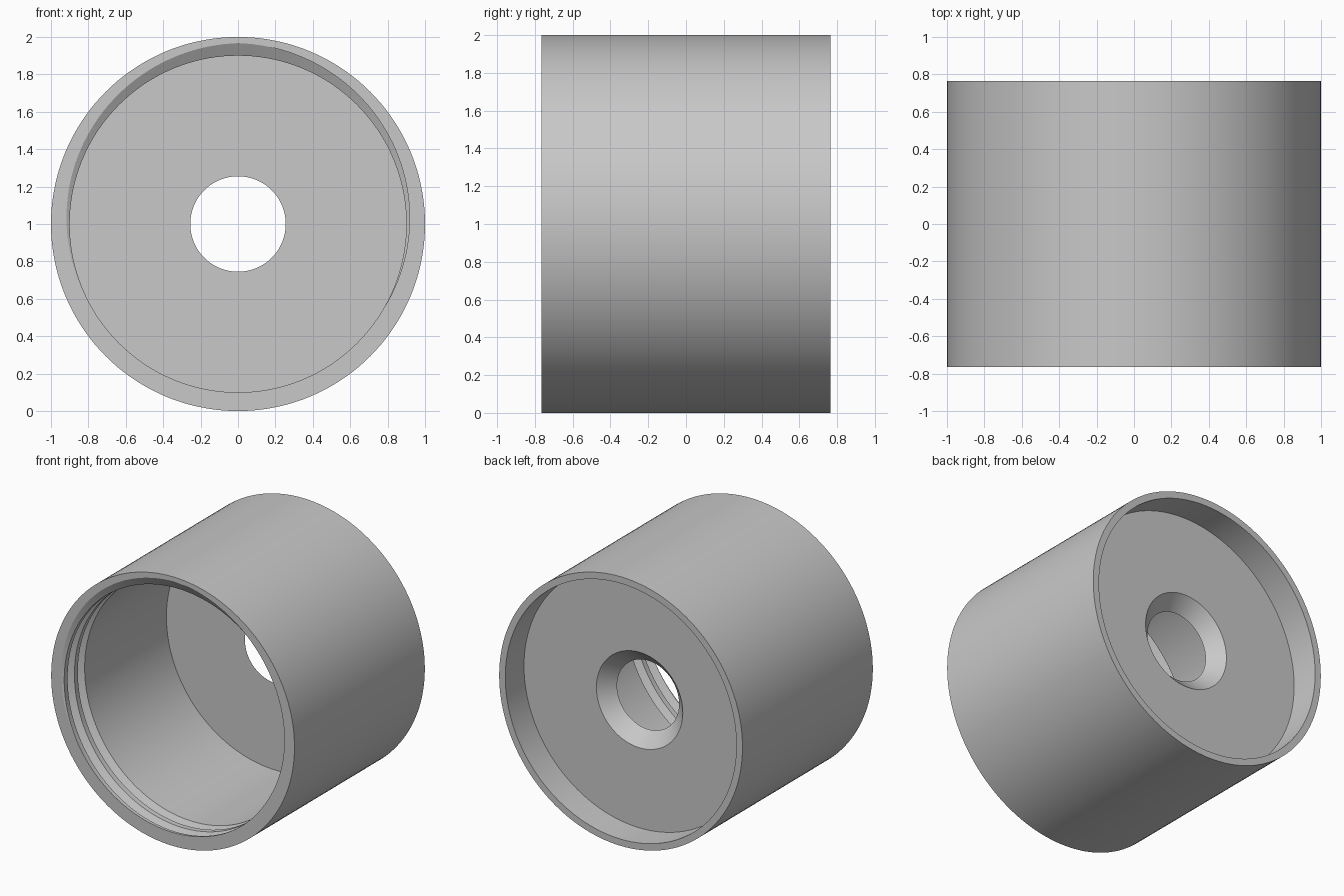
import bpy, bmesh, math

cube = bpy.data.objects.get("Cube")
if cube:
    bpy.data.objects.remove(cube)

SEGMENTS = 144
LENGTH = 1.53          # along y, front to back
BORE = 0.9             # inner radius of the front cavity
PITCH, GROOVE_W, GROOVE_H = 0.12, 0.08, 0.067
FLOOR, RECESS = 1.21, 1.31   # depths of the two sides of the dividing wall

# Rear of the lathe profile as (depth, radius): wall, countersunk hole, recess, skirt
REAR = [(FLOOR, BORE), (FLOOR, 0.255), (RECESS, 0.355),
        (RECESS, 0.95), (LENGTH, 0.95), (LENGTH, 1.0)]


def thread_points(turn):
    """V-groove corners crossed at this fraction of a turn, clipped at the rim."""
    grooves = []
    for k in (-1, 0, 1):
        # the last turn runs out over a short arc
        fade = min(1, (1 - turn) * 40) if k == 1 else 1
        grooves.append((PITCH * (turn + k), GROOVE_W * fade / 2, GROOVE_H * fade))

    def radius(d):
        return BORE + max(max(0, h * (1 - abs(d - c) / w)) if w > 0 else 0
                          for c, w, h in grooves)

    depths = [max(0, c + side * w) for c, w, h in grooves for side in (-1, 0, 1)]
    return [(d, radius(d)) for d in [0] + depths]


# Threaded cup: revolve the profile clockwise around the y axis
bm = bmesh.new()
columns = []
for i in range(SEGMENTS + 1):
    turn = i / SEGMENTS
    a = 2 * math.pi * turn
    profile = [(0, 1.0)] + thread_points(turn) + REAR
    columns.append([bm.verts.new((r * math.sin(a), d - LENGTH / 2, 1 + r * math.cos(a)))
                    for d, r in profile])
for left, right in zip(columns, columns[1:]):
    for j in range(len(left)):
        n = (j + 1) % len(left)
        bm.faces.new((left[j], left[n], right[n], right[j]))
bmesh.ops.remove_doubles(bm, verts=bm.verts, dist=0.00002)
bmesh.ops.recalc_face_normals(bm, faces=bm.faces)

mesh = bpy.data.meshes.new("threaded_cup")
bm.to_mesh(mesh)
bm.free()
cup = bpy.data.objects.new("threaded_cup", mesh)
bpy.context.collection.objects.link(cup)

# Plain grey
grey = bpy.data.materials.new("plain_grey")
grey.use_nodes = True
colour = (0.58, 0.58, 0.58, 1)
grey.diffuse_color = colour
grey.node_tree.nodes["Principled BSDF"].inputs["Base Color"].default_value = colour
mesh.materials.append(grey)

# Smooth round walls, crisp rims
bpy.ops.object.select_all(action='DESELECT')
cup.select_set(True)
bpy.context.view_layer.objects.active = cup
bpy.ops.object.shade_smooth_by_angle(angle=math.radians(25))
